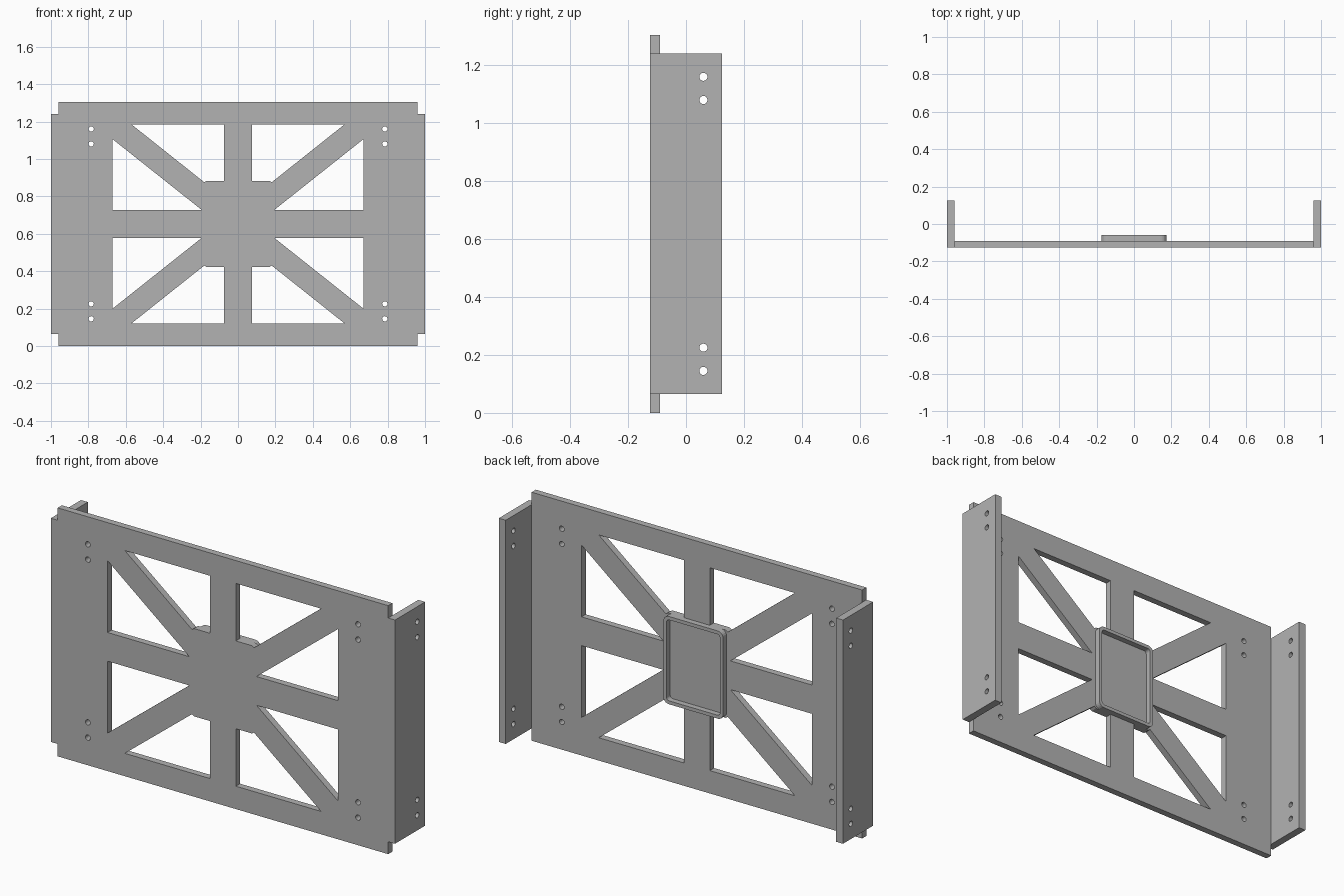
import bpy
import math
from mathutils import Matrix

cube = bpy.data.objects.get("Cube")
if cube:
    bpy.data.objects.remove(cube, do_unlink=True)

grey = bpy.data.materials.new("plain grey")
grey.use_nodes = True
COLOUR = (0.45, 0.45, 0.45, 1)
grey.diffuse_color = COLOUR
grey.node_tree.nodes["Principled BSDF"].inputs["Base Color"].default_value = COLOUR

MID = 0.6525  # mid height
HOLE_Z = [0.145, 0.225, 1.08, 1.16]
FACING_BACK = Matrix.Rotation(math.radians(90), 4, "X")
FACING_SIDE = Matrix.Rotation(math.radians(90), 4, "Z") @ FACING_BACK


def rect(x0, x1, z0, z1):
    return [(x0, z0), (x1, z0), (x1, z1), (x0, z1)]


def circle(x, z, r, n=20):
    turn = 2 * math.pi / n
    return [(x + r * math.cos(i * turn), z + r * math.sin(i * turn)) for i in range(n)]


def rounded(w, h, r, n=5):
    pts = []
    for k, (sx, sz) in enumerate([(1, 1), (-1, 1), (-1, -1), (1, -1)]):
        for i in range(n + 1):
            a = math.radians(90) * (k + i / n)
            pts.append((sx * (w - r) + r * math.cos(a),
                        MID + sz * (h - r) + r * math.sin(a)))
    return pts


def sheet(name, loops, thickness, matrix):
    """Extrude an outline with holes into a flat sheet, centred on its plane."""
    curve = bpy.data.curves.new(name, "CURVE")
    curve.dimensions = "2D"
    curve.fill_mode = "BOTH"
    curve.extrude = thickness / 2
    for loop in loops:
        spline = curve.splines.new("POLY")
        spline.points.add(len(loop) - 1)
        for p, (x, z) in zip(spline.points, loop):
            p.co = (x, z, 0, 1)
        spline.use_cyclic_u = True
    temp = bpy.data.objects.new(name + " outline", curve)
    bpy.context.collection.objects.link(temp)
    mesh = bpy.data.meshes.new_from_object(
        temp.evaluated_get(bpy.context.evaluated_depsgraph_get()))
    bpy.data.objects.remove(temp, do_unlink=True)
    bpy.data.curves.remove(curve)
    mesh.transform(matrix)
    mesh.name = name
    mesh.materials.clear()
    mesh.materials.append(grey)
    for poly in mesh.polygons:
        poly.use_smooth = False
        poly.material_index = 0
    obj = bpy.data.objects.new(name, mesh)
    bpy.context.collection.objects.link(obj)
    return obj


# Front plate: windows between eight spokes, mirrored into four quarters
upper_window = [(0.075, 1.185), (0.57, 1.185), (0.18, 0.875), (0.168, 0.883), (0.075, 0.883)]
side_window = [(0.67, 1.105), (0.67, 0.728), (0.195, 0.728)]
loops = [rect(-0.96, 0.96, 0, 1.305)]
for sx in (1, -1):
    for sz in (1, -1):
        for window in (upper_window, side_window):
            loops.append([(sx * x, MID + sz * (z - MID)) for x, z in window])
    loops += [circle(sx * 0.785, z, 0.014) for z in HOLE_Z]
sheet("front_plate", loops, 0.035, Matrix.Translation((0, -0.1075, 0)) @ FACING_BACK)

# Bent side flanges with mounting holes
for side, sx in (("left", 1), ("right", -1)):
    loops = [rect(-0.125, 0.125, 0.065, 1.24)] + [circle(0.06, z, 0.014) for z in HOLE_Z]
    sheet(side + "_flange", loops, 0.04,
          Matrix.Translation((sx * 0.98, 0, 0)) @ FACING_SIDE)

# Raised rim of the shallow tray on the back of the hub
sheet("hub_tray_rim", [rounded(0.173, 0.2305, 0.03), rounded(0.155, 0.2125, 0.015)],
      0.032, Matrix.Translation((0, -0.076, 0)) @ FACING_BACK)
